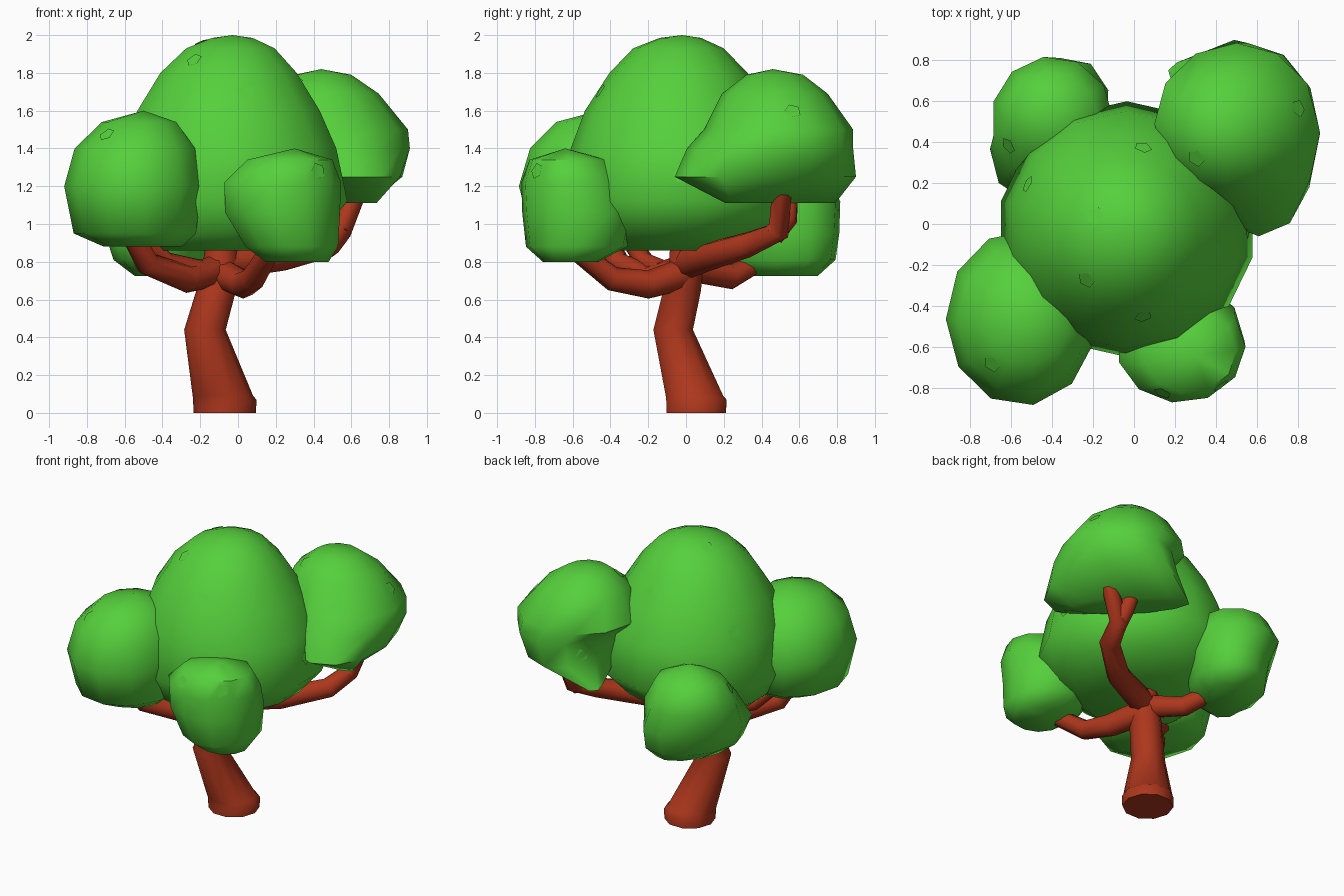
import bpy
import bmesh
import math
import random
from mathutils import Vector

random.seed(4)
cube = bpy.data.objects.get("Cube")
if cube:
    bpy.data.objects.remove(cube)


def material(name, color):
    mat = bpy.data.materials.new(name)
    mat.use_nodes = True
    mat.diffuse_color = color
    mat.node_tree.nodes["Principled BSDF"].inputs["Base Color"].default_value = color
    return mat


GREEN = material("leaf green", (0.092, 0.63, 0.045, 1))
BARK = material("red brown bark", (0.42, 0.038, 0.012, 1))


def finish(obj, mat):
    obj.data.materials.append(mat)
    bpy.ops.object.select_all(action="DESELECT")
    obj.select_set(True)
    bpy.context.view_layer.objects.active = obj
    bpy.ops.object.shade_smooth_by_angle(angle=math.radians(55))


def mesh_object(name, bm, mat):
    mesh = bpy.data.meshes.new(name)
    bm.to_mesh(mesh)
    bm.free()
    obj = bpy.data.objects.new(name, mesh)
    bpy.context.collection.objects.link(obj)
    finish(obj, mat)
    return obj


def loft(name, rings, mat, sides=11, tip=None, turn=0.0):
    """Skin level rings of (x, y, z, x radius, y radius, optional lean), closed at both ends."""
    bm = bmesh.new()
    loops = []
    for x, y, z, rx, ry, *lean in rings:
        skew = lean[0] if lean else 0
        angles = [turn + math.tau * i / sides for i in range(sides)]
        loops.append([bm.verts.new((x + rx * math.cos(a) - skew * math.sin(a),
                                    y + ry * math.sin(a), z)) for a in angles])
    for low, high in zip(loops, loops[1:]):
        for i in range(sides):
            j = (i + 1) % sides
            bm.faces.new((low[i], low[j], high[j], high[i]))
    bm.faces.new(loops[0][::-1])
    if tip:
        peak = bm.verts.new(tip)
        for i in range(sides):
            bm.faces.new((loops[-1][i], loops[-1][(i + 1) % sides], peak))
    else:
        bm.faces.new(loops[-1])
    return mesh_object(name, bm, mat)


def leaf_marks(crown, count):
    """Small flat five-sided leaves lying on a crown."""
    bm = bmesh.new()
    quads = [p for p in crown.data.polygons if len(p.vertices) == 4 and p.normal.z > 0]
    for face in random.sample(quads, count):
        side = face.normal.cross(Vector((0, 0, 1))).normalized()
        up = face.normal.cross(side)
        centre = face.center + face.normal * 0.006
        bm.faces.new([bm.verts.new(centre + 0.045 * (side * math.cos(a) + up * math.sin(a)))
                      for a in (math.tau * i / 5 for i in range(5))])
    bm.normal_update()
    for face in bm.faces:
        if face.normal.z < 0:
            face.normal_flip()
    mesh_object(crown.name + "_leaves", bm, GREEN)


def branch(name, points, start=0.08, end=0.052):
    curve = bpy.data.curves.new(name, "CURVE")
    curve.dimensions = "3D"
    curve.bevel_depth = 1
    curve.bevel_resolution = 2
    curve.use_fill_caps = True
    spline = curve.splines.new("POLY")
    spline.points.add(len(points) - 1)
    for i, (point, co) in enumerate(zip(spline.points, points)):
        point.co = (*co, 1)
        point.radius = start + (end - start) * i / (len(points) - 1)
    obj = bpy.data.objects.new(name, curve)
    bpy.context.collection.objects.link(obj)
    bpy.ops.object.select_all(action="DESELECT")
    obj.select_set(True)
    bpy.context.view_layer.objects.active = obj
    bpy.ops.object.convert(target="MESH")
    finish(bpy.context.view_layer.objects.active, BARK)


# Bent trunk
loft("trunk", [(-.07, .055, 0, .165, .165), (-.07, .055, .07, .168, .168),
               (-.08, .045, .09, .16, .16), (-.175, -.068, .44, .11, .11),
               (-.115, -.02, .65, .105, .105), (-.09, 0, .8, .095, .095),
               (-.08, 0, .98, .08, .08)], BARK, sides=10)

# Branches, each reaching into one crown
branch("front_right_branch", [(-.1, 0, .76), (-.27, -.19, .71), (-.48, -.36, .79),
                              (-.57, -.45, .96)], .085, .055)
branch("front_right_twig", [(-.2, -.12, .75), (-.38, -.22, .8), (-.5, -.3, .92)], .06, .045)
branch("front_left_branch", [(-.09, 0, .74), (.03, -.2, .68), (.08, -.39, .71),
                             (.17, -.58, .86)], .085, .055)
branch("back_left_branch", [(-.09, 0, .79), (.24, .13, .83), (.48, .33, .89),
                            (.54, .49, .96), (.64, .51, 1.2)], .085, .052)
branch("back_left_twig", [(.53, .46, .94), (.52, .54, 1.03), (.47, .55, 1.16)], .06, .045)
branch("back_right_branch", [(-.1, 0, .78), (-.22, .24, .72), (-.36, .42, .82)])

# Large middle crown
middle = loft("middle_crown", [
    (-.1, -.09, .86, .36, .34), (-.06, -.05, .95, .51, .5),
    (-.035, -.025, 1.12, .63, .625), (-.04, -.03, 1.4, .575, .58),
    (-.05, -.04, 1.6, .495, .495), (-.05, -.04, 1.8, .37, .365),
    (-.04, -.04, 1.93, .24, .24), (-.03, -.03, 1.985, .11, .11)],
    GREEN, sides=14, tip=(-.03, -.02, 2.0), turn=math.pi / 14)

# Four outer crowns
front_right = loft("front_right_crown", [
    (-.5, -.44, .88, .21, .23), (-.54, -.46, .95, .33, .36),
    (-.55, -.46, 1.2, .37, .43), (-.54, -.47, 1.4, .325, .36),
    (-.52, -.47, 1.54, .2, .22)], GREEN, tip=(-.5, -.46, 1.6), turn=.3)
front_left = loft("front_left_crown", [
    (.31, -.61, .8, .17, .15), (.28, -.58, .88, .25, .27),
    (.23, -.57, 1.06, .31, .3), (.23, -.6, 1.22, .315, .275),
    (.27, -.62, 1.34, .23, .21)], GREEN, tip=(.3, -.64, 1.4))
back_left = loft("back_left_crown", [
    (.45, .5, 1.11, .15, .29, .24), (.55, .42, 1.25, .32, .48, .06),
    (.555, .445, 1.4, .355, .44), (.5, .49, 1.5, .4, .395),
    (.46, .47, 1.69, .285, .28), (.45, .47, 1.79, .15, .15)],
    GREEN, sides=12, tip=(.44, .46, 1.82))
back_right = loft("back_right_crown", [
    (-.38, .48, .725, .15, .22, -.08), (-.39, .475, .81, .26, .32, -.07),
    (-.41, .465, .95, .28, .35, -.09), (-.4, .51, 1.12, .3, .31),
    (-.4, .53, 1.27, .22, .21)], GREEN, tip=(-.4, .54, 1.37))

# Scattered leaves
for crown in (middle, front_right, front_left, back_left, back_right):
    leaf_marks(crown, 8 if crown is middle else 3)
